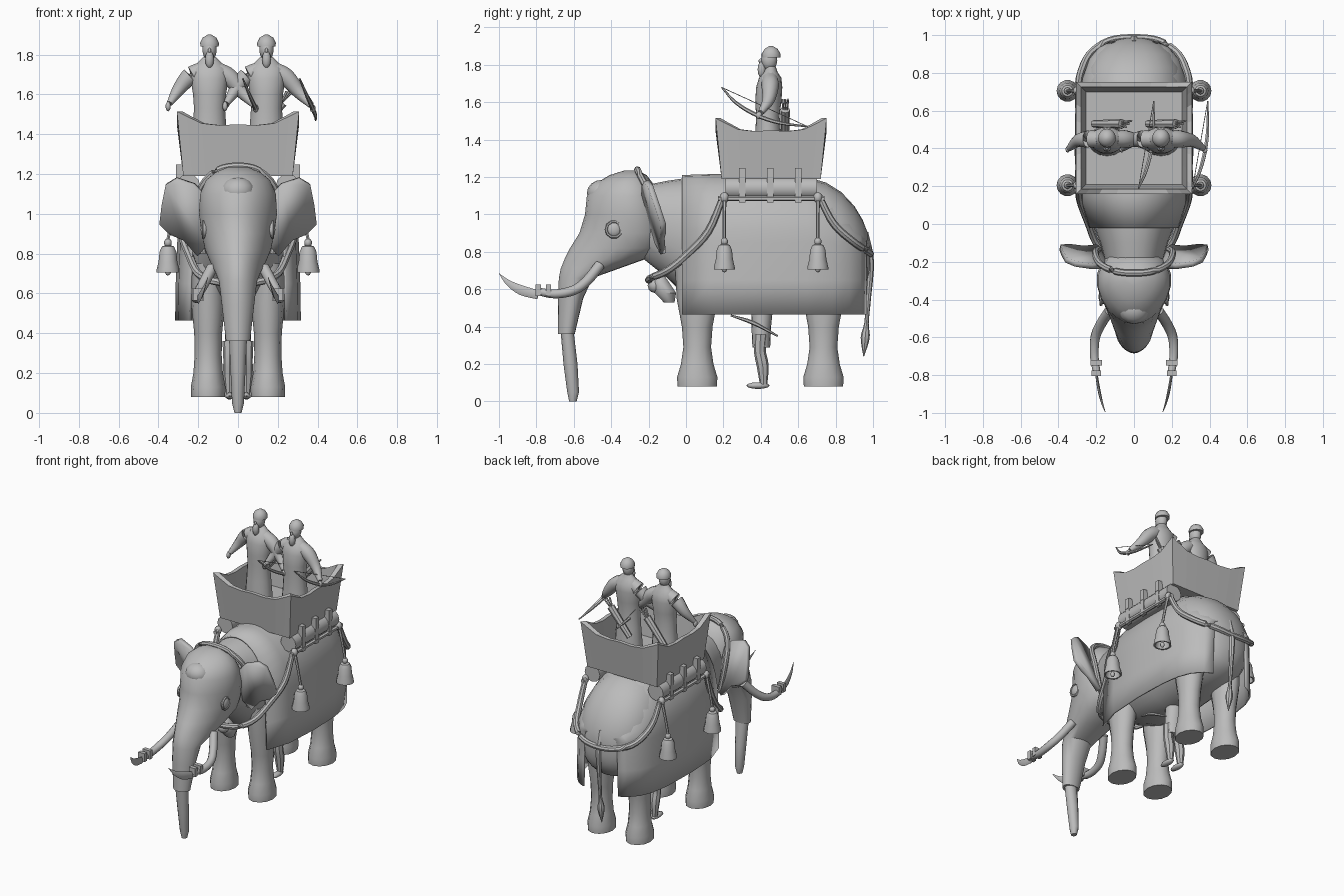
import bpy, bmesh, math
from mathutils import Vector

cube = bpy.data.objects.get("Cube")
if cube:
    bpy.data.objects.remove(cube, do_unlink=True)

grey = bpy.data.materials.new("plain_grey")
grey.use_nodes = True
grey.diffuse_color = (0.5, 0.5, 0.5, 1)
grey.node_tree.nodes["Principled BSDF"].inputs["Base Color"].default_value = (0.5, 0.5, 0.5, 1)


def finish(name, bm, smooth=40, thick=0):
    bmesh.ops.recalc_face_normals(bm, faces=bm.faces)
    me = bpy.data.meshes.new(name)
    bm.to_mesh(me)
    bm.free()
    me.materials.append(grey)
    ob = bpy.data.objects.new(name, me)
    bpy.context.collection.objects.link(ob)
    if thick:
        mod = ob.modifiers.new("thickness", "SOLIDIFY")
        mod.thickness, mod.offset = thick, 0
    bpy.ops.object.select_all(action="DESELECT")
    ob.select_set(True)
    bpy.context.view_layer.objects.active = ob
    if smooth:
        bpy.ops.object.shade_smooth_by_angle(angle=math.radians(smooth))
    return ob


def skin(name, rings, closed=True, **kw):
    """Bridge a list of equal-length point rings."""
    bm = bmesh.new()
    vs = [[bm.verts.new(p) for p in r] for r in rings]
    n = len(rings[0])
    for a, b in zip(vs, vs[1:]):
        for i in range(n if closed else n - 1):
            j = (i + 1) % n
            bm.faces.new((a[i], a[j], b[j], b[i]))
    if closed:
        bm.faces.new(vs[0])
        bm.faces.new(vs[-1])
    return finish(name, bm, **kw)


def oval(n, power=2.0):
    out = []
    for i in range(n):
        c, s = math.cos(math.tau * i / n), math.sin(math.tau * i / n)
        out.append((math.copysign(abs(c) ** (2 / power), c), math.copysign(abs(s) ** (2 / power), s)))
    return out


def stack(name, rows, x=0, n=16, taper=0.0):
    """Horizontal rings: rows of (z, y front, y back, half width)."""
    return skin(name, [[(x + w * c * (1 + taper * s), (f + b) / 2 + (b - f) / 2 * s, z) for c, s in oval(n)]
                       for z, f, b, w in rows])


def spline(pts, steps=4):
    """Smooth path through (x, y, z, radius) points."""
    p = [Vector(q) for q in pts]
    p = [2 * p[0] - p[1]] + p + [2 * p[-1] - p[-2]]
    out = []
    for a, b, c, d in zip(p, p[1:], p[2:], p[3:]):
        for k in range(steps):
            t = k / steps
            out.append(0.5 * (2 * b + (c - a) * t + (2 * a - 5 * b + 4 * c - d) * t * t
                              + (3 * b - a - 3 * c + d) * t ** 3))
    return out + [p[-2]]


def tube(name, pts, n=8, flat=1.0, steps=4):
    path = spline(pts, steps)
    rings = []
    for i, q in enumerate(path):
        t = (path[min(i + 1, len(path) - 1)] - path[max(i - 1, 0)]).to_3d().normalized()
        ref = Vector((1, 0, 0)) if abs(t.x) < 0.85 else Vector((0, 0, 1))
        u = t.cross(ref).normalized()
        v = t.cross(u)
        rings.append([q.to_3d() + max(q.w, 0.001) * (u * c + v * s * flat) for c, s in oval(n)])
    return skin(name, rings)


def ball(name, loc, size, seg=14):
    bm = bmesh.new()
    bmesh.ops.create_uvsphere(bm, u_segments=seg, v_segments=seg // 2 + 1, radius=1)
    for v in bm.verts:
        v.co = Vector(loc) + v.co * Vector(size)
    return finish(name, bm, 60)


def box(name, loc, size):
    bm = bmesh.new()
    bmesh.ops.create_cube(bm, size=1)
    for v in bm.verts:
        v.co = Vector(loc) + v.co * Vector(size)
    return finish(name, bm, 0)


# Body and neck: (y, bottom, top, half width)
body = [(-.25, .78, 1.15, .14), (-.1, .66, 1.18, .18), (0, .56, 1.195, .22), (.15, .5, 1.2, .27),
        (.4, .48, 1.2, .285), (.65, .5, 1.2, .28), (.75, .51, 1.17, .27), (.83, .53, 1.12, .25), (.9, .56, 1.045, .21),
        (.945, .6, .97, .16), (.972, .66, .9, .105), (.985, .72, .84, .04)]
skin("body", [[(w * c, y, (b + t) / 2 + (t - b) / 2 * s) for c, s in oval(24, 2.2)] for y, b, t, w in body], smooth=60)

# Draped cloth: arch over the back with hanging sides, tucked in behind
cloth = []
for y, top, w in [(-.02, 1.205, .23), (.15, 1.21, .285), (.4, 1.21, .3), (.65, 1.21, .292),
                  (.78, 1.13, .272), (.87, 1.02, .235), (.93, .92, .18), (.96, .87, .125)]:
    arch = [(w * math.cos(math.pi * i / 16), y, .85 + (top - .85) * math.sin(math.pi * i / 16)) for i in range(17)]
    cloth.append([(w + .01, y, .465), (w + .007, y, .65)] + arch + [(-w - .007, y, .65), (-w - .01, y, .465)])
skin("cloth", cloth, closed=False, thick=.012)

# Head and trunk
stack("head", [(1.235, -.33, -.26, .05), (1.21, -.41, -.21, .11), (1.17, -.475, -.18, .16), (1.1, -.53, -.14, .19),
               (1.0, -.54, -.12, .195), (.9, -.57, -.11, .182), (.82, -.62, -.12, .165), (.76, -.65, -.22, .14),
               (.71, -.67, -.36, .115), (.66, -.68, -.5, .095), (.55, -.683, -.55, .082), (.36, -.685, -.595, .06)],
      n=20, taper=.18)
stack("trunk_tip", [(.37, -.67, -.6, .045), (.2, -.655, -.58, .037), (.05, -.635, -.572, .03), (.0, -.625, -.585, .018)], n=12)
ball("forehead_bump", (0, -.45, 1.115), (.085, .08, .07))

# Band across the crown
band = [(.175, -.13, .8, .016), (.205, -.15, 1.0, .018), (.18, -.21, 1.14, .018), (.1, -.25, 1.22, .018)]
tube("head_band", band + [(0, -.26, 1.24, .018)] + [(-x, y, z, r) for x, y, z, r in reversed(band)])

for side, label in ((1, "left"), (-1, "right")):
    # Ear
    bm = bmesh.new()
    outline = [(.16, 1.09), (.22, 1.15), (.31, 1.18), (.36, 1.15), (.38, 1.05), (.392, .95),
               (.34, .9), (.27, .87), (.2, .79), (.15, .85)]
    bm.faces.new([bm.verts.new((side * x, -.16 + (x - .3) * .25 - (z - 1) * .3, z)) for x, z in outline])
    finish(label + "_ear", bm, thick=.03)

    # Eye
    ball(label + "_eye", (side * .168, -.385, .92), (.02, .04, .04))
    ring = [(side * .175, -.385 + .042 * math.cos(a * math.tau / 10), .92 + .042 * math.sin(a * math.tau / 10), .008)
            for a in range(11)]
    tube(label + "_eyelid", ring, 6, steps=1)

    # Tusk with clamps and a blade
    tube(label + "_tusk", [(side * .13, -.46, .73, .028), (side * .175, -.53, .645, .027), (side * .205, -.6, .595, .026),
                           (side * .21, -.7, .575, .024), (side * .195, -.8, .59, .02)], 10)
    for y, w in ((-.735, .06), (-.79, .05)):
        box(label + "_tusk_clamp", (side * .2, y, .595), (w, .028, .06))
    tube(label + "_tusk_blade", [(side * .2, -.79, .57, .024), (side * .185, -.88, .595, .026),
                                 (side * .168, -.95, .635, .015), (side * .15, -1.0, .685, .001)], 6, .3)

    # Legs
    for y, name in ((.06, "_front_leg"), (.735, "_rear_leg")):
        stack(label + name, [(z, y - d, y + d, w) for z, d, w in
                             ((.08, .105, .085), (.13, .108, .087), (.2, .087, .074), (.29, .074, .068),
                              (.4, .082, .07), (.55, .11, .085), (.75, .12, .08))], side * .15, 12)

    # Rolled pad, rail and brackets under the tower
    tube(label + "_pad", [(side * .25, .21, 1.14, .06), (side * .25, .7, 1.14, .06)], 12, steps=1)
    tube(label + "_rail", [(side * .3, .17, 1.085, .014), (side * .3, .74, 1.085, .014)], 6, steps=1)
    for y in (.3, .45, .6):
        box(label + "_bracket", (side * .298, y, 1.13), (.025, .035, .13))
        box(label + "_bracket_cap", (side * .285, y, 1.21), (.055, .035, .075))

    # Hanging bells
    for y in (.205, .705):
        tube(label + "_bell_strap", [(side * .3, y, 1.11, .012), (side * .33, y, .98, .009), (side * .352, y, .87, .009)], 6)
        ball(label + "_strap_knot", (side * .3, y, 1.09), (.025, .025, .03), 8)
        ball(label + "_bell_loop", (side * .352, y, .855), (.02, .02, .022), 8)
        stack(label + "_bell", [(z, y - r, y + r, r) for z, r in
                                ((.843, .012), (.836, .03), (.81, .042), (.76, .047), (.72, .057), (.705, .058),
                                 (.706, .048), (.76, .038))], side * .352, 14)
        ball(label + "_bell_clapper", (side * .352, y, .71), (.015, .015, .02), 8)

# Chest and rump ropes
chest = [(.295, .2, 1.1, .018), (.285, .12, .91, .02), (.24, 0, .78, .02), (.2, -.1, .7, .02), (.13, -.18, .665, .02)]
rump = [(.295, .71, 1.1, .018), (.285, .79, .95, .02), (.235, .9, .85, .02), (.13, .97, .805, .02)]
for name, pts, mid in (("chest_rope", chest, (0, -.2, .65, .02)), ("rump_rope", rump, (0, .985, .79, .02))):
    tube(name, pts + [mid] + [(-x, y, z, r) for x, y, z, r in reversed(pts)])
stack("chest_bell", [(.68, -.16, -.12, .02), (.64, -.18, -.09, .05), (.58, -.17, -.05, .06), (.53, -.12, -.06, .03)], n=10)
ball("chest_knot", (0, -.165, .62), (.04, .04, .04), 10)

# Tail
tube("tail", [(0, .95, .9, .025), (0, .985, .75, .02), (0, .975, .55, .014), (0, .965, .42, .012),
              (0, .958, .34, .024), (0, .95, .24, .002)])

# Tower: four walls with dipped rims and a floor
def wall_loop(hx, hy, z):
    """Eight points per wall, with z following the rim when it is None."""
    pts = []
    corners = [(-1, -1), (1, -1), (1, 1), (-1, 1)]
    for k in range(4):
        a, b = corners[k], corners[(k + 1) % 4]
        for t, rim in ((0, 1.515), (.08, 1.49), (.2, 1.455), (.35, 1.445), (.5, 1.45), (.65, 1.445), (.8, 1.455), (.92, 1.49)):
            x, y = a[0] + (b[0] - a[0]) * t, a[1] + (b[1] - a[1]) * t
            pts.append((x * hx, .455 + y * hy, rim if z is None else z))
    return pts


skin("tower", [wall_loop(.275, .265, 1.19), wall_loop(.307, .297, None), wall_loop(.28, .27, None),
               wall_loop(.255, .245, 1.24)], smooth=0)


def bow(name, x):
    pts = [(.31, .19, 1.68, .004), (.345, .27, 1.595, .009), (.375, .38, 1.53, .011),
           (.39, .5, 1.49, .009), (.39, .65, 1.47, .004)]
    pts = [(a + x, b, c, r) for a, b, c, r in pts]
    tube(name, pts, 6)
    tube(name + "_string", [pts[0][:3] + (.002,), pts[-1][:3] + (.002,)], 4, steps=1)


# Two archers
for x, label in ((.143, "left_archer"), (-.143, "right_archer")):
    stack(label + "_robe", [(1.24, .36, .52, .1), (1.42, .37, .51, .085), (1.53, .375, .5, .078), (1.6, .37, .51, .083),
                            (1.68, .375, .515, .095), (1.73, .39, .51, .092), (1.76, .415, .49, .06),
                            (1.79, .43, .48, .03)], x)
    ball(label + "_head", (x, .445, 1.825), (.037, .043, .055))
    ball(label + "_beard", (x, .405, 1.775), (.023, .022, .045), 10)
    ball(label + "_nose", (x, .4, 1.82), (.008, .012, .014), 8)
    stack(label + "_helmet", [(1.84, .405, .505, .046), (1.86, .405, .505, .047), (1.885, .42, .49, .034),
                              (1.9, .445, .465, .01)], x)
    # Arms and hands
    tube(label + "_right_arm", [(x - .04, .45, 1.72, .045), (x - .1, .45, 1.69, .046), (x - .155, .44, 1.625, .033),
                                (x - .2, .4, 1.555, .016)], 10)
    tube(label + "_left_arm", [(x + .04, .45, 1.72, .045), (x + .1, .45, 1.685, .046), (x + .165, .44, 1.61, .033),
                               (x + .225, .4, 1.545, .016)], 10)
    ball(label + "_right_hand", (x - .208, .395, 1.54), (.013, .018, .025), 8)
    ball(label + "_left_hand", (x + .232, .39, 1.53), (.015, .018, .02), 8)
    bow(label + "_bow", x - .143)
    # Quiver and arrows across the back
    tube(label + "_quiver", [(x - .07, .53, 1.38, .02), (x + .08, .53, 1.56, .026)], 8, steps=1)
    for k in (-1, 0, 1):
        tube(label + "_arrow", [(x + .07, .53 + k * .01, 1.55, .004), (x + .115 + k * .014, .53 + k * .015, 1.615, .007)], 5, steps=1)

# Attendant standing under the belly
stack("attendant_tunic", [(.29, .355, .45, .065), (.4, .35, .455, .065), (.55, .35, .47, .06)])
for x in (-.042, .042):
    tube("attendant_leg", [(x, .4, .36, .036), (x, .395, .27, .032), (x, .41, .19, .032), (x, .415, .09, .02)])
    ball("attendant_foot", (x, .385, .085), (.024, .062, .018), 10)
tube("attendant_bow", [(.14, .24, .46, .005), (.15, .36, .42, .011), (.14, .49, .35, .005)], 6)
